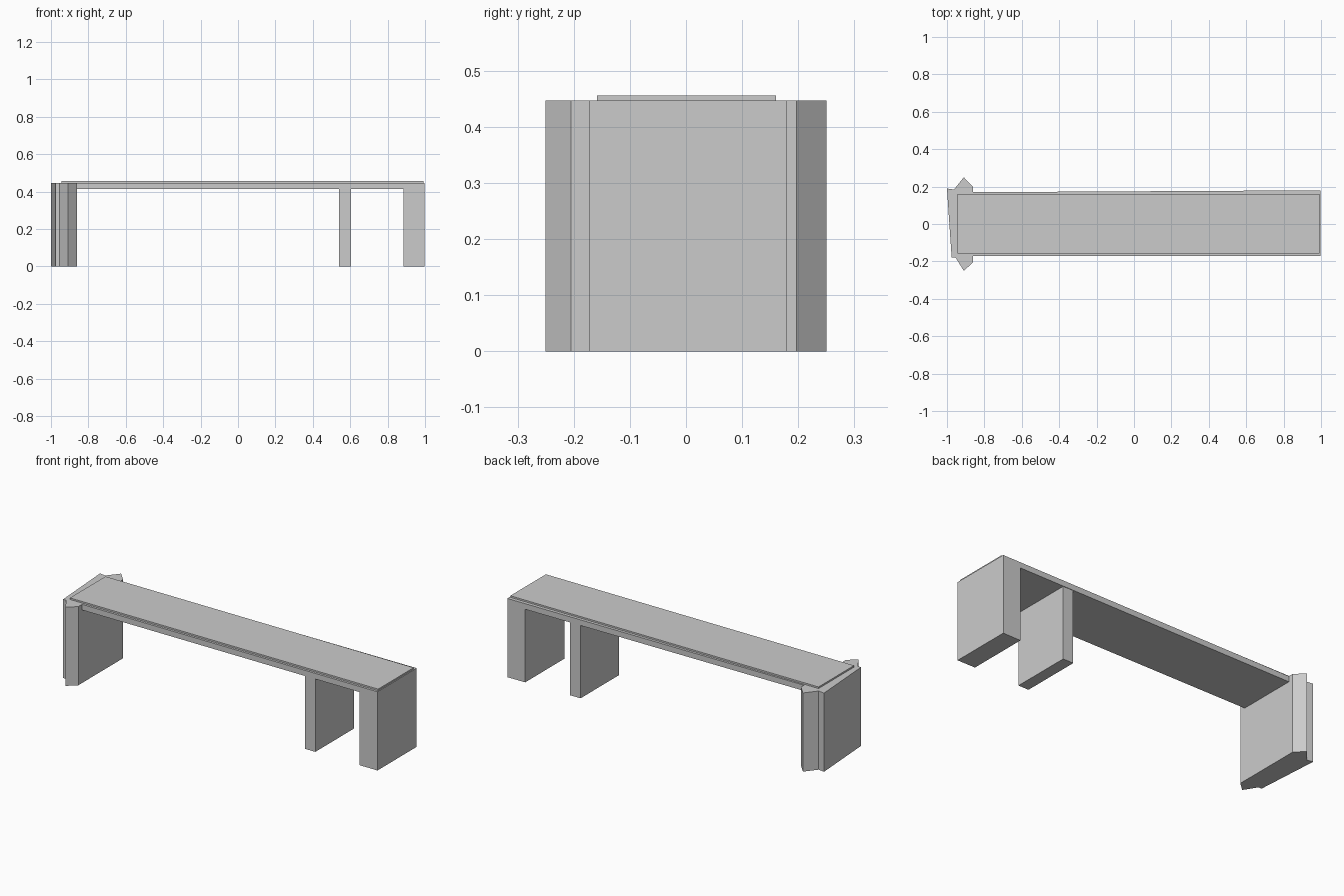
import bpy, bmesh

if "Cube" in bpy.data.objects:
    bpy.data.objects.remove(bpy.data.objects["Cube"])


def make(name, bottom, top):
    """Solid between two matching loops of 3D points."""
    bm = bmesh.new()
    a = [bm.verts.new(p) for p in bottom]
    b = [bm.verts.new(p) for p in top]
    n = len(a)
    bm.faces.new(a[::-1])
    bm.faces.new(b)
    for i in range(n):
        j = (i + 1) % n
        bm.faces.new((a[i], a[j], b[j], b[i]))
    bmesh.ops.recalc_face_normals(bm, faces=bm.faces)
    me = bpy.data.meshes.new(name)
    bm.to_mesh(me)
    bm.free()
    ob = bpy.data.objects.new(name, me)
    bpy.context.collection.objects.link(ob)
    return ob


def prism(name, plan, z0, z1):
    return make(name, [(x, y, z0) for x, y in plan], [(x, y, z1) for x, y in plan])


def back_y(x):
    """The bench widens slightly towards its right end."""
    return 0.17 + 0.01 * (x + 0.86) / 1.86


# bench slab with the right end leg in one piece
profile = [(-0.86, 0.415), (0.885, 0.415), (0.885, 0), (0.997, 0),
           (0.997, 0.447), (-0.86, 0.447)]
make("bench_frame", [(x, -0.172, z) for x, z in profile],
     [(x, back_y(x), z) for x, z in profile])

# middle leg
prism("middle_leg", [(0.54, -0.17), (0.605, -0.17), (0.605, 0.175), (0.54, 0.175)],
      0, 0.415)

# left end leg with pointed side pilasters
prism("left_leg", [(-0.975, -0.178), (-0.955, -0.178), (-0.91, -0.25),
                   (-0.86, -0.205), (-0.86, 0.197), (-0.91, 0.25),
                   (-0.963, 0.184), (-1.0, 0.19)], 0, 0.447)

# thin seat panel on top
prism("seat_panel", [(-0.945, -0.159), (0.992, -0.159), (0.992, 0.16), (-0.945, 0.16)],
      0.447, 0.456)
